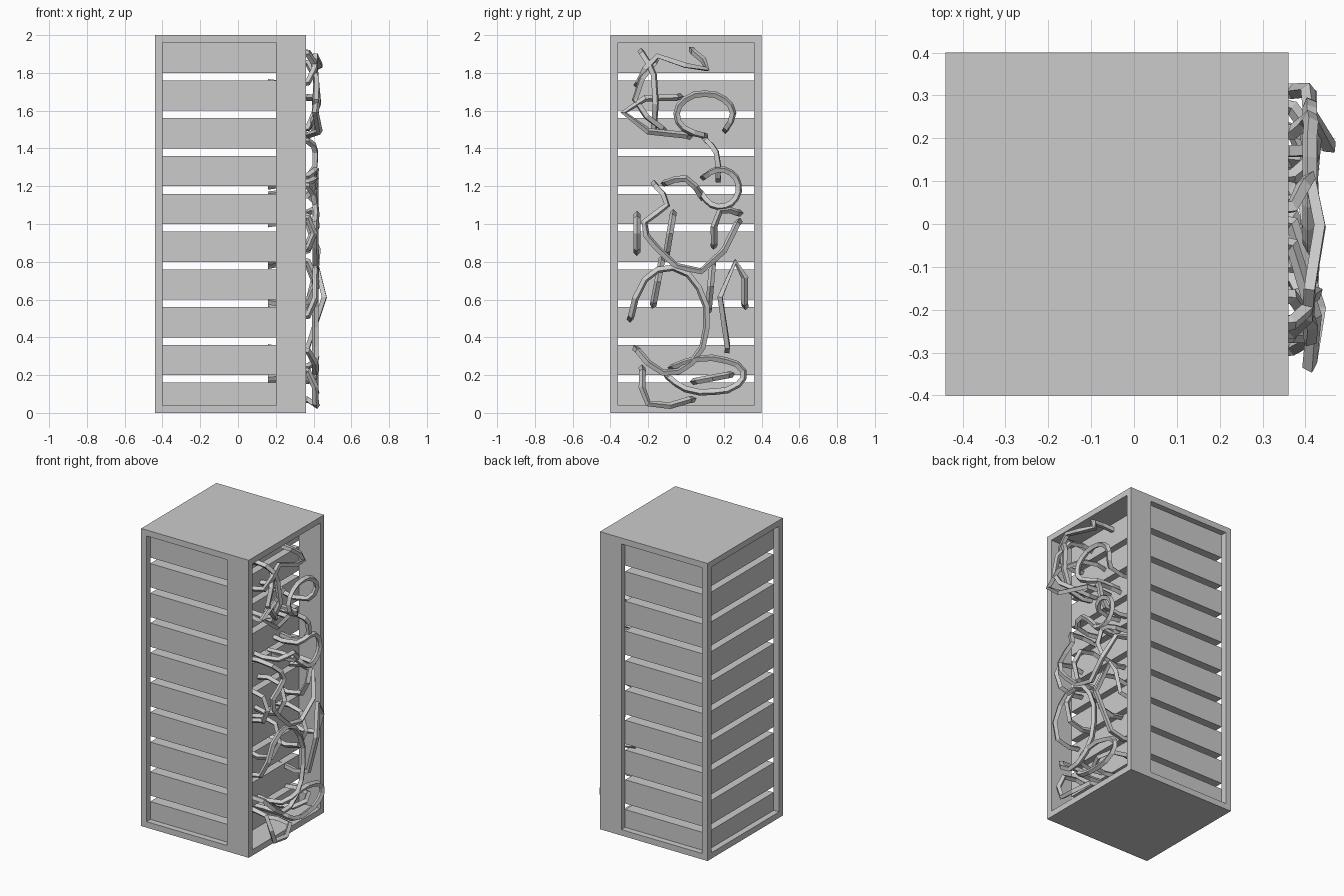
import bpy
from math import cos, sin, radians

if "Cube" in bpy.data.objects:
    bpy.data.objects.remove(bpy.data.objects["Cube"])


def box(name, lo, hi):
    """Axis-aligned box between two corners."""
    bpy.ops.mesh.primitive_cube_add(size=1, location=[(a + b) / 2 for a, b in zip(lo, hi)])
    ob = bpy.context.object
    ob.name = name
    ob.scale = [b - a for a, b in zip(lo, hi)]
    bpy.ops.object.transform_apply(location=False, rotation=False, scale=True)


def arc(y, z, ry, rz, a0, a1, steps=7):
    """Points (y, z) along an elliptical arc."""
    angles = [radians(a0 + (a1 - a0) * i / steps) for i in range(steps + 1)]
    return [(y + ry * cos(a), z + rz * sin(a)) for a in angles]


def cable(name, path):
    """Four-sided cable plugged into the units at both ends; path is (y, z)."""
    pts = [(0.41, y, z) for y, z in path]
    for i in (0, -1):
        pts[i] = (0.37, *path[i])
    pts = [(0.16, *path[0])] + pts + [(0.16, *path[-1])]
    cu = bpy.data.curves.new(name, 'CURVE')
    cu.dimensions = '3D'
    cu.bevel_depth = 0.018
    cu.bevel_resolution = 0
    cu.resolution_u = 2
    cu.use_fill_caps = True
    sp = cu.splines.new('BEZIER')
    sp.bezier_points.add(len(pts) - 1)
    for bp, p in zip(sp.bezier_points, pts):
        bp.co = p
        bp.handle_left_type = bp.handle_right_type = 'AUTO'
    sp.use_smooth = False
    ob = bpy.data.objects.new(name, cu)
    bpy.context.collection.objects.link(ob)
    bpy.ops.object.select_all(action='DESELECT')
    ob.select_set(True)
    bpy.context.view_layer.objects.active = ob
    bpy.ops.object.convert(target='MESH')


# cabinet frame: floor, roof, thin rear posts, wide front side panels
box("cabinet_floor", (-0.44, -0.4, 0), (0.36, 0.4, 0.04))
box("cabinet_roof", (-0.44, -0.4, 1.96), (0.36, 0.4, 2.0))
for side, y0, y1 in (("left", -0.4, -0.36), ("right", 0.36, 0.4)):
    box("rear_post_" + side, (-0.44, y0, 0.04), (-0.40, y1, 1.96))
    box("front_panel_" + side, (0.20, y0, 0.04), (0.36, y1, 1.96))

# ten stacked rack units with gaps between
for i in range(10):
    box(f"rack_unit_{i + 1}", (-0.40, -0.36, max(0.04, 0.2 * i)), (0.20, 0.36, 0.2 * i + 0.16))

# looped cables
cable("loop_cable_top", arc(.1, 1.58, .15, .11, -40, 265))
cable("loop_cable_middle", arc(.18, 1.19, .1, .1, 140, -160))
cable("loop_cable_large", arc(-.09, .49, .2, .28, 175, -145))
cable("loop_cable_bottom", arc(.11, .2, .2, .09, 150, -170))

# loose cables hanging out of the open face
loose = [
    [(-.25, 1.75), (-.15, 1.89), (.11, 1.82), (.04, 1.91)],
    [(-.23, 1.9), (-.17, 1.79), (-.17, 1.51)],
    [(-.17, 1.85), (-.27, 1.66), (-.13, 1.51)],
    [(0, 1.47), (-.33, 1.59), (-.05, 1.67)],
    [(.11, 1.44), (.16, 1.38), (.17, 1.25)],
    [(-.1, 1.22), (0, 1.24), (.08, 1.15)],
    [(-.16, 1.2), (-.1, 1.1), (-.22, 1.01), (-.16, .88), (.08, .75), (.27, 1)],
    [(-.26, 1.03), (-.26, .87)],
    [(-.07, 1.04), (-.1, .86)],
    [(.27, 1.06), (.18, 1.07), (.15, .9)],
    [(-.13, .8), (-.17, .59)],
    [(.14, .78), (.12, .56)],
    [(.31, .58), (.26, .8), (.22, .35)],
    [(-.23, .22), (-.2, .05), (.02, .07)],
    [(.06, .17), (.22, .2)],
]
for i, path in enumerate(loose):
    cable(f"loose_cable_{i + 1}", path)
